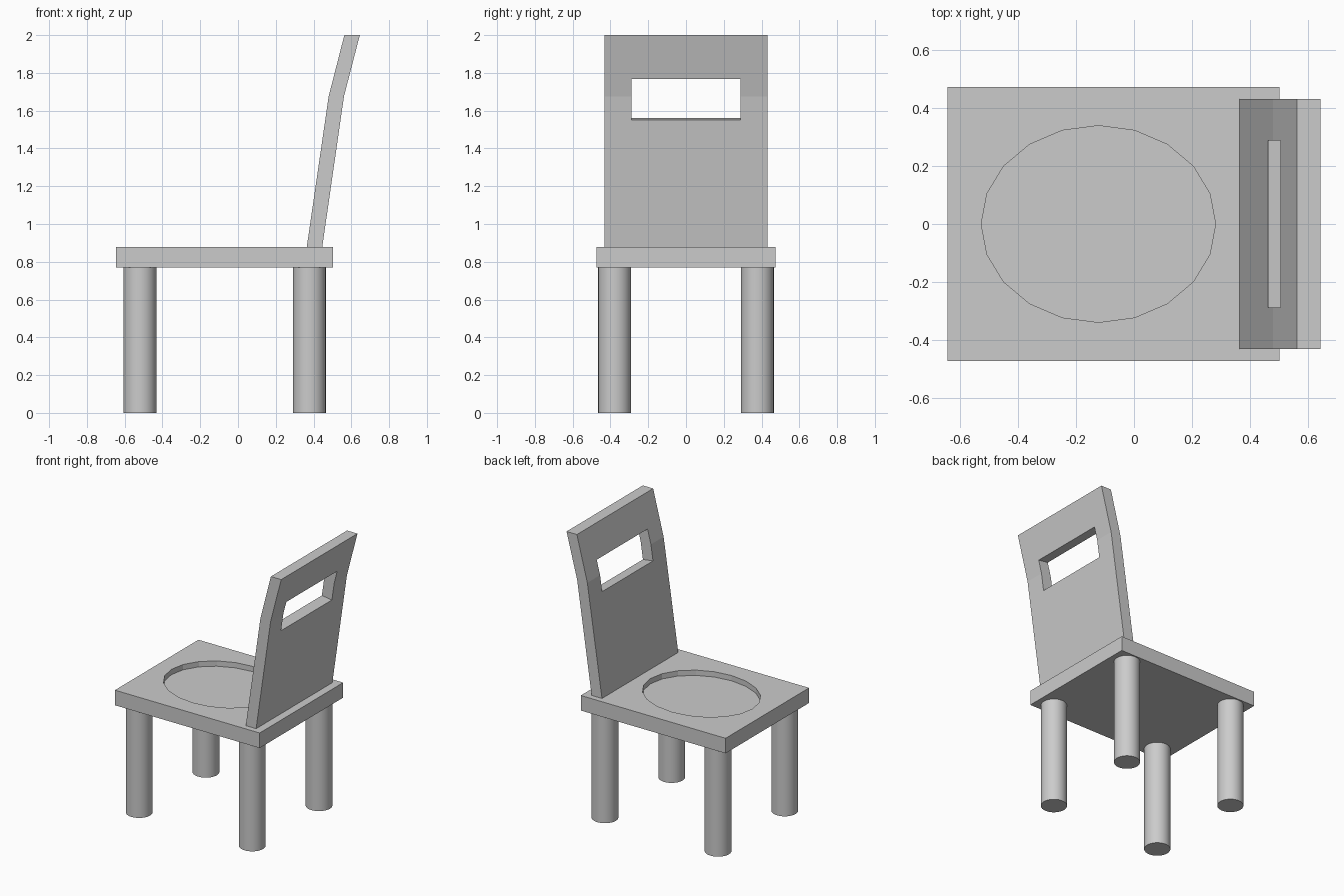
import bpy, bmesh
from math import radians
from mathutils import Matrix

if "Cube" in bpy.data.objects:
    bpy.data.objects.remove(bpy.data.objects["Cube"])

SEAT_TOP, SEAT_BOTTOM = 0.878, 0.77


def box(name, size, centre, tilt=0.0):
    bpy.ops.mesh.primitive_cube_add(size=1, location=centre)
    ob = bpy.context.object
    ob.name = name
    ob.scale = size
    ob.rotation_euler.y = tilt
    return ob


def cylinder(name, sides, radius, z0, z1, x, y, stretch_y=1.0):
    bpy.ops.mesh.primitive_cylinder_add(vertices=sides, radius=radius, depth=z1 - z0)
    ob = bpy.context.object
    ob.name = name
    ob.data.transform(Matrix.Diagonal((1, stretch_y, 1, 1)))
    ob.location = (x, y, (z0 + z1) / 2)
    return ob


def cut(target, cutter):
    mod = target.modifiers.new("cut", 'BOOLEAN')
    mod.operation = 'DIFFERENCE'
    mod.solver = 'EXACT'
    mod.object = cutter
    cutter.hide_render = True
    cutter.display_type = 'WIRE'


# Seat slab with a shallow oval recess
seat = box("seat", (1.148, 0.946, SEAT_TOP - SEAT_BOTTOM),
           (-0.071, 0, (SEAT_TOP + SEAT_BOTTOM) / 2))
recess = cylinder("seat_recess_cutter", 20, 0.405, SEAT_TOP - 0.038, 1.0, -0.123, 0, 0.34 / 0.405)
# put a vertex of the oval on the x axis
recess.data.transform(Matrix.Diagonal((1, 405 / 340, 1, 1)))
recess.data.transform(Matrix.Diagonal((1, 340 / 405, 1, 1)) @ Matrix.Rotation(radians(90), 4, 'Z'))
cut(seat, recess)

# Four round legs
for x, end in ((-0.519, "front"), (0.378, "rear")):
    for y, side in ((-0.378, "right"), (0.378, "left")):
        cylinder(f"{end}_{side}_leg", 32, 0.087, 0, SEAT_BOTTOM, x, y)
        bpy.ops.object.shade_smooth_by_angle(angle=radians(30))

# Backrest: bent profile extruded across the width
profile = [(0.364, SEAT_TOP), (0.446, SEAT_TOP), (0.561, 1.676),
           (0.645, 2.0), (0.563, 2.0), (0.480, 1.676)]
bm = bmesh.new()
face = bm.faces.new([bm.verts.new((x, -0.432, z)) for x, z in profile])
new = bmesh.ops.extrude_face_region(bm, geom=[face])["geom"]
bmesh.ops.translate(bm, vec=(0, 0.864, 0),
                    verts=[v for v in new if isinstance(v, bmesh.types.BMVert)])
bmesh.ops.recalc_face_normals(bm, faces=bm.faces)
mesh = bpy.data.meshes.new("backrest")
bm.to_mesh(mesh)
bm.free()
backrest = bpy.data.objects.new("backrest", mesh)
bpy.context.collection.objects.link(backrest)

# Handle opening, square to the sloping panel
cut(backrest, box("handle_cutter", (0.4, 0.576, 0.221), (0.525, 0, 1.6655), 0.135))
